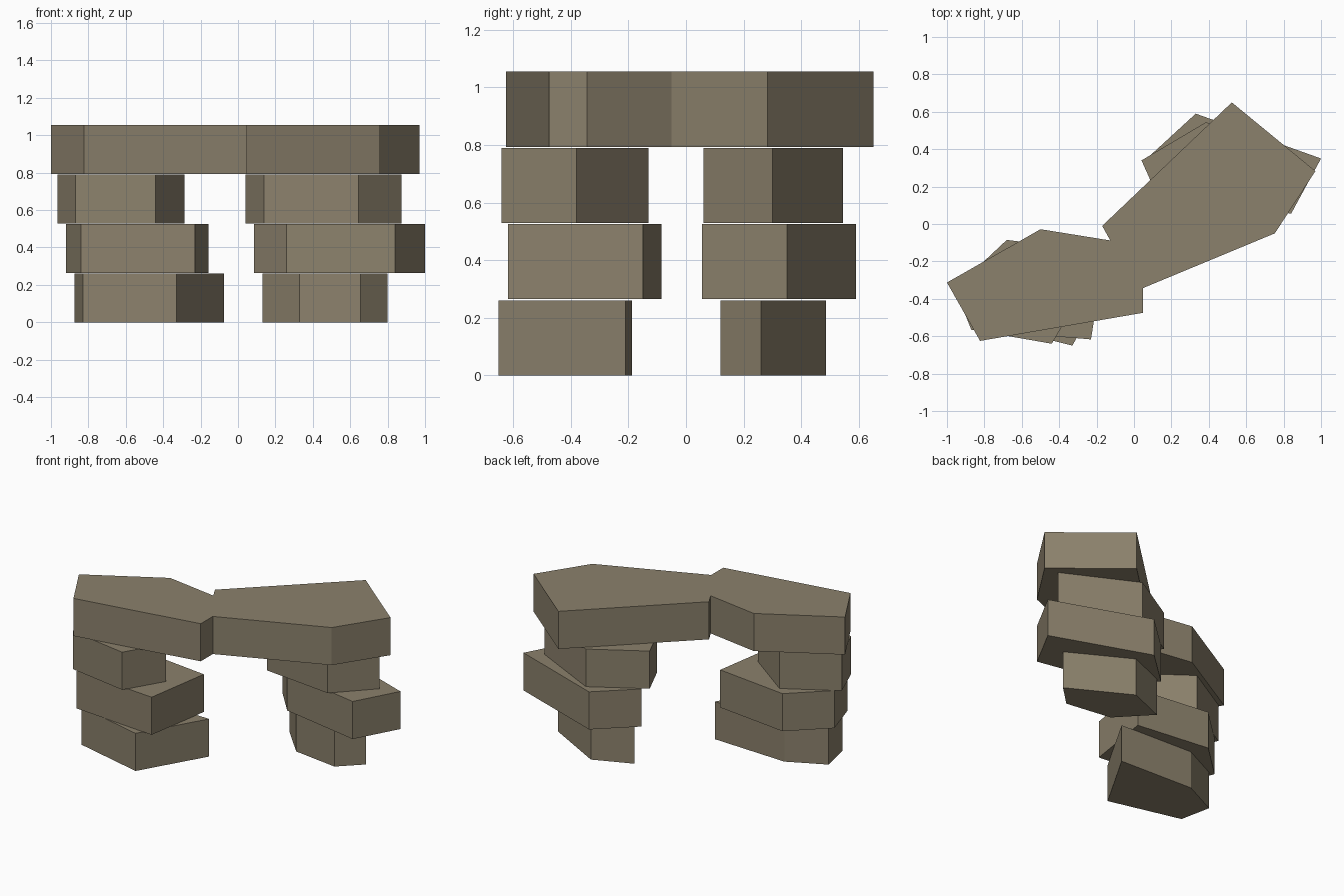
import bpy
import bmesh

if "Cube" in bpy.data.objects:
    bpy.data.objects.remove(bpy.data.objects["Cube"])

stone = bpy.data.materials.new("weathered stone")
stone.diffuse_color = (0.26, 0.22, 0.15, 1)
stone.use_nodes = True
stone.node_tree.nodes["Principled BSDF"].inputs["Base Color"].default_value = stone.diffuse_color

HEIGHT = 0.2605   # slab thickness
STEP = 0.2645     # course spacing, leaves a thin joint


def slab(name, outline, course):
    """Extrude a counter-clockwise outline into a flat stone on the given course."""
    bm = bmesh.new()
    z = course * STEP
    face = bm.faces.new([bm.verts.new((x, y, z)) for x, y in outline])
    new = bmesh.ops.extrude_face_region(bm, geom=[face], use_keep_orig=True)
    top = [g for g in new["geom"] if isinstance(g, bmesh.types.BMVert)]
    bmesh.ops.translate(bm, verts=top, vec=(0, 0, HEIGHT))
    bmesh.ops.recalc_face_normals(bm, faces=bm.faces[:])
    mesh = bpy.data.meshes.new(name)
    bm.to_mesh(mesh)
    bm.free()
    mesh.materials.append(stone)
    obj = bpy.data.objects.new(name, mesh)
    bpy.context.collection.objects.link(obj)


# Left pillar, bottom to top
left = [
    [(-0.83, -0.525), (-0.33, -0.65), (-0.075, -0.21), (-0.623, -0.187), (-0.875, -0.31)],
    [(-0.84, -0.565), (-0.23, -0.617), (-0.157, -0.15), (-0.68, -0.085), (-0.92, -0.31)],
    [(-0.87, -0.565), (-0.44, -0.64), (-0.285, -0.38), (-0.625, -0.13), (-0.965, -0.327)],
]
# Right pillar, bottom to top
right = [
    [(0.33, 0.166), (0.655, 0.12), (0.80, 0.26), (0.39, 0.485), (0.13, 0.378)],
    [(0.26, 0.167), (0.84, 0.055), (1.0, 0.35), (0.33, 0.59), (0.085, 0.365)],
    [(0.14, 0.118), (0.645, 0.06), (0.875, 0.30), (0.386, 0.545), (0.04, 0.34)],
]
for side, pillar in (("left", left), ("right", right)):
    for i, outline in enumerate(pillar):
        slab(f"{side}_pillar_stone_{i + 1}", outline, i)

# Lintel: two capstones fused into one slab with notches at the join
slab("lintel", [
    (-1.0, -0.313), (-0.823, -0.625), (0.047, -0.475), (0.047, -0.343),
    (0.753, -0.05), (0.97, 0.283), (0.523, 0.65), (-0.17, -0.01),
    (-0.127, -0.088), (-0.50, -0.028)], 3)
